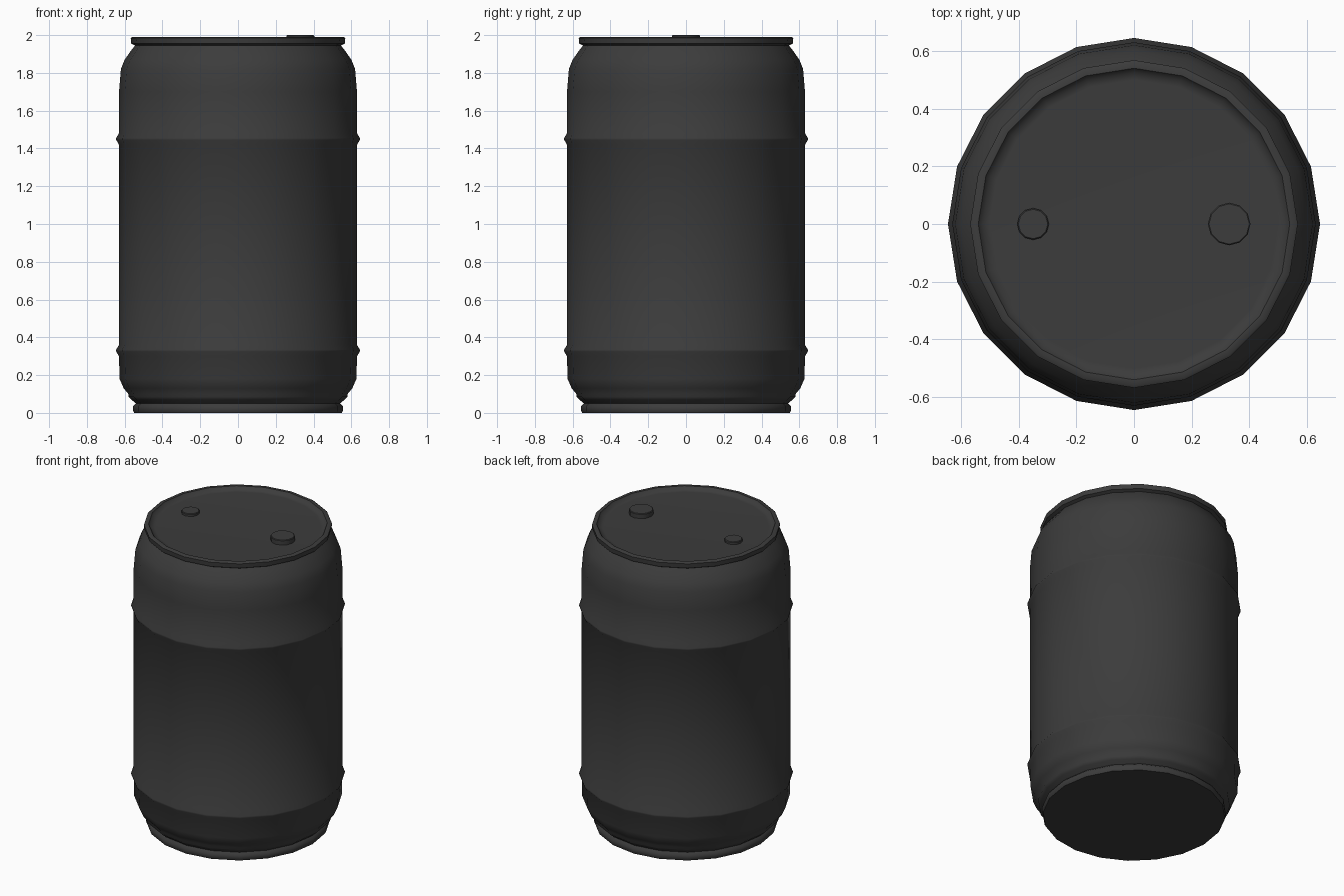
import bpy, bmesh, math

if "Cube" in bpy.data.objects:
    bpy.data.objects.remove(bpy.data.objects["Cube"])

mat = bpy.data.materials.new("dark_plastic")
mat.diffuse_color = (0.045, 0.045, 0.045, 1)
mat.use_nodes = True
mat.node_tree.nodes["Principled BSDF"].inputs["Base Color"].default_value = mat.diffuse_color


def lathe(name, profile, sides, x=0.0, angle=35):
    """Revolve (radius, z) points around a vertical axis and cap both ends."""
    bm = bmesh.new()
    rings = []
    for r, z in profile:
        rings.append([bm.verts.new((x + r * math.cos(2 * math.pi * i / sides),
                                    r * math.sin(2 * math.pi * i / sides), z))
                      for i in range(sides)])
    for a, b in zip(rings, rings[1:]):
        for i in range(sides):
            j = (i + 1) % sides
            bm.faces.new((a[i], a[j], b[j], b[i]))
    bm.faces.new(rings[0][::-1])
    bm.faces.new(rings[-1])
    me = bpy.data.meshes.new(name)
    bm.to_mesh(me)
    bm.free()
    me.materials.append(mat)
    ob = bpy.data.objects.new(name, me)
    bpy.context.collection.objects.link(ob)
    bpy.ops.object.select_all(action='DESELECT')
    ob.select_set(True)
    bpy.context.view_layer.objects.active = ob
    bpy.ops.object.shade_smooth_by_angle(angle=math.radians(angle))
    return ob


def rib(z):
    return [(0.63, z - 0.03), (0.645, z - 0.005), (0.645, z + 0.005), (0.63, z + 0.03)]


# Barrel: foot ring, rounded base, two ribs, shoulder, rim and recessed lid
barrel = [(0.55, 0.0), (0.556, 0.012), (0.556, 0.035), (0.54, 0.05),
          (0.565, 0.07), (0.58, 0.085), (0.58, 0.1), (0.605, 0.13), (0.627, 0.18)]
barrel += rib(0.33) + rib(1.45)
barrel += [(0.63, 1.70), (0.62, 1.82), (0.6, 1.87), (0.565, 1.92), (0.545, 1.945),
           (0.565, 1.955), (0.568, 1.985), (0.56, 1.99), (0.54, 1.99), (0.525, 1.97), (0.50, 1.968)]
lathe("barrel_body", barrel, 20, angle=50)

# Bung caps on the lid
for name, x, r, top in (("small_cap", -0.35, 0.055, 1.985), ("large_cap", 0.33, 0.074, 2.0)):
    lathe(name, [(r, 1.955), (r, top - 0.004), (r - 0.004, top)], 12, x)
